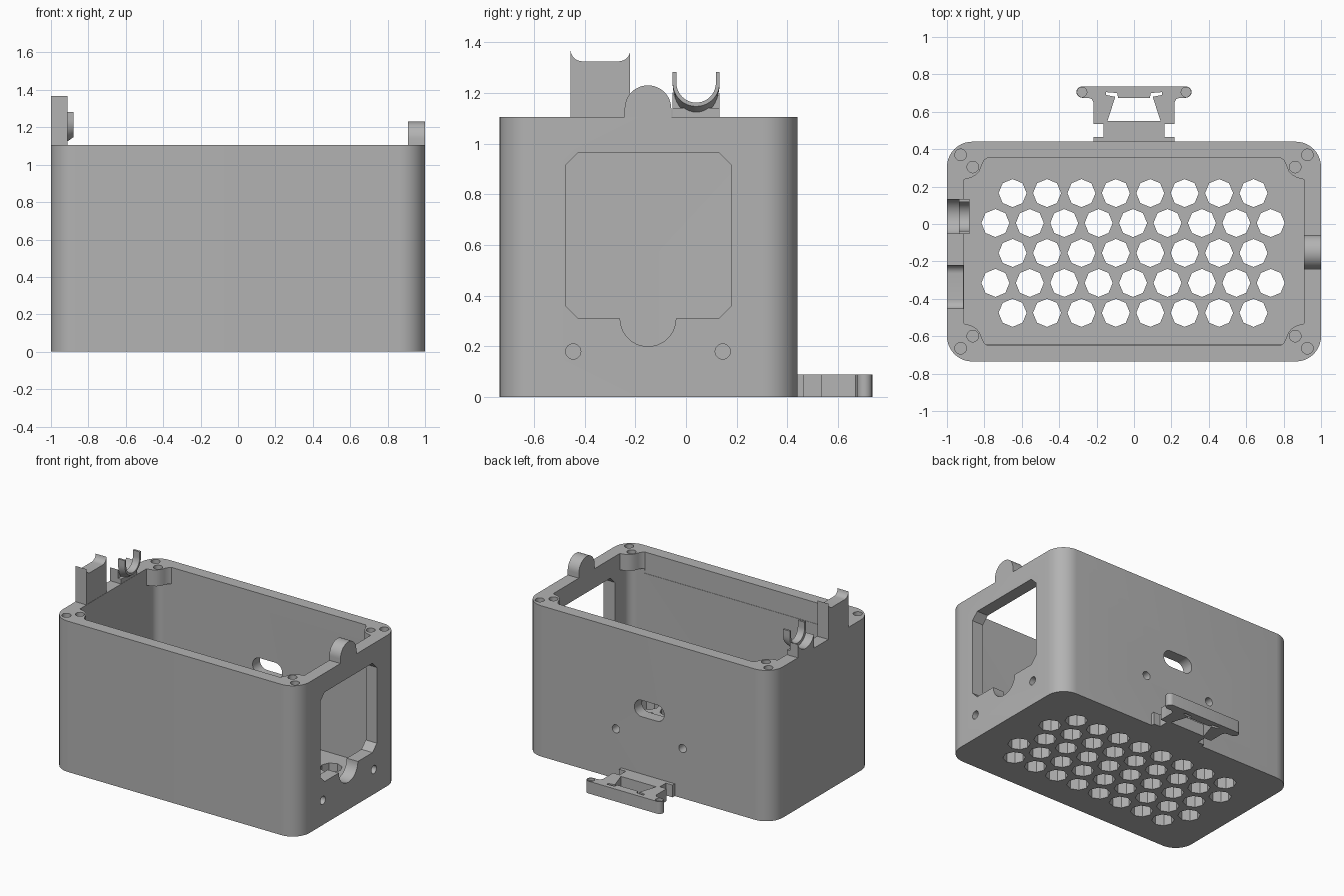
import bpy, bmesh, math
from mathutils import Vector

if "Cube" in bpy.data.objects:
    bpy.data.objects.remove(bpy.data.objects["Cube"])

grey = bpy.data.materials.new("light_grey")
grey.diffuse_color = (0.45, 0.45, 0.45, 1)
grey.use_nodes = True
grey.node_tree.nodes["Principled BSDF"].inputs["Base Color"].default_value = grey.diffuse_color


def arc(cx, cy, r, a0, a1, n=16):
    return [(cx + r * math.cos(math.radians(a0 + (a1 - a0) * i / n)),
             cy + r * math.sin(math.radians(a0 + (a1 - a0) * i / n))) for i in range(n + 1)]


def circle(cx, cy, r, n=24):
    return arc(cx, cy, r, 0, 360, n)[:-1]


def rounded(x0, x1, y0, y1, r, n=10):
    return (arc(x1 - r, y1 - r, r, 0, 90, n) + arc(x0 + r, y1 - r, r, 90, 180, n)
            + arc(x0 + r, y0 + r, r, 180, 270, n) + arc(x1 - r, y0 + r, r, 270, 360, n))


def place(p, axis, t):
    return {"x": (t, p[0], p[1]), "y": (p[0], t, p[1]), "z": (p[0], p[1], t)}[axis]


def loft(bm, pts_a, pts_b, axis, a, b):
    va = [bm.verts.new(place(p, axis, a)) for p in pts_a]
    vb = [bm.verts.new(place(p, axis, b)) for p in pts_b]
    n = len(va)
    faces = [bm.faces.new(va), bm.faces.new(vb[::-1])]
    faces += [bm.faces.new((va[i], vb[i], vb[(i + 1) % n], va[(i + 1) % n])) for i in range(n)]
    bmesh.ops.recalc_face_normals(bm, faces=faces)


def make(name, prisms):
    """Each prism is (outline, axis, start, end[, end outline])."""
    bm = bmesh.new()
    for p in prisms:
        loft(bm, p[0], p[4] if len(p) > 4 else p[0], p[1], p[2], p[3])
    me = bpy.data.meshes.new(name)
    bm.to_mesh(me)
    bm.free()
    me.materials.append(grey)
    ob = bpy.data.objects.new(name, me)
    bpy.context.collection.objects.link(ob)
    return ob


def activate(ob):
    bpy.ops.object.select_all(action="DESELECT")
    ob.select_set(True)
    bpy.context.view_layer.objects.active = ob


def cut(ob, prisms):
    tool = make("cutter", prisms)
    tool.hide_render = True
    mod = ob.modifiers.new("cut", "BOOLEAN")
    mod.operation, mod.solver, mod.object = "DIFFERENCE", "EXACT", tool
    activate(ob)
    bpy.ops.object.modifier_apply(modifier=mod.name)
    bpy.data.objects.remove(tool)


H, YC, WALL = 1.105, -0.1475, 0.09

# Box shell
box = make("box", [(rounded(-1, 1, -0.735, 0.44, 0.135), "z", 0, H)])

# Cavity below the corner bosses
cut(box, [(rounded(-0.91, 0.91, -0.645, 0.355, 0.06), "z", WALL, 0.985)])

# Top opening, stepping round the screw bosses
corner = [(0.91, 0.385), (0.87, 0.395), (0.845, 0.41), (0.825, 0.432), (0.815, 0.46), (0.80, 0.49), (0.785, 0.50)]
opening = []
for sx, sy in ((1, 1), (-1, 1), (-1, -1), (1, -1)):
    pts = [(sx * x, YC + sy * y) for x, y in corner]
    opening += pts if sx * sy > 0 else pts[::-1]
cut(box, [(opening, "z", 0.95, 1.3)])

# Side window with a round notch underneath
window = [(-0.475, 0.36), (-0.425, 0.31)] + arc(-0.15, 0.31, 0.11, 180, 360, 20) + \
         [(0.13, 0.31), (0.18, 0.36), (0.18, 0.915), (0.13, 0.965), (-0.425, 0.965), (-0.475, 0.915)]
cut(box, [(window, "x", 0.8, 1.1)])

# Floor vents, screw holes, side holes, back slot and back holes
holes = []
for row, y in enumerate((0.165, 0.005, -0.155, -0.315, -0.475)):
    n = 8 + row % 2
    for i in range(n):
        holes.append((circle(-0.005 + (i - (n - 1) / 2) * 0.184, y, 0.075, 8), "z", -0.1, 0.2))
for sx in (-1, 1):
    for x, y in ((0.927, 0.517), (0.862, 0.452)):
        for sy in (-1, 1):
            holes.append((circle(sx * x, YC + sy * y, 0.031), "z", 1.0, 1.2))
    holes.append((circle(-0.15 + sx * 0.295, 0.18, 0.03), "x", 0.85, 1.1))
    holes.append((circle(-0.01 + sx * 0.27, 0.365, 0.03), "y", 0.3, 0.5))
holes.append((rounded(-0.13, 0.11, 0.51, 0.63, 0.058), "y", 0.3, 0.5))
cut(box, holes)

# Round tab above the window
tab = make("round_tab", [([(-0.242, H - 0.01), (-0.058, H - 0.01)] + arc(-0.15, 1.138, 0.092, 0, 180, 24),
                          "x", 0.91, 1)])

# Tall cradle on the opposite wall
cradle = make("tall_cradle", [([(-0.22, H - 0.01), (-0.22, 1.367)] + arc(-0.265, 1.37, 0.045, 0, -90, 8)[1:]
                               + arc(-0.41, 1.37, 0.045, 270, 180, 8)[:-1] + [(-0.455, 1.367), (-0.455, H - 0.01)],
                               "x", -1, -0.912)])

# Cable saddle: concave base, then a U-shaped clip flaring down into it
CY, CZ, R = 0.04, 1.24, 0.093
base = [(CY - R, H - 0.01), (CY + R, H - 0.01)] + arc(CY, CZ, 0.1, -21.6, -158.4, 16)
inner = [(CY + 0.078, 1.283)] + arc(CY, CZ, 0.078, 0, -180, 20) + [(CY - 0.078, 1.283)]
outer = [(CY - R, 1.283)] + arc(CY, CZ, R, -180, 0, 20) + [(CY + R, 1.283)]
flared = [(y, z if z >= CZ else CZ + (z - CZ) * 1.42) for y, z in outer]
saddle = make("cable_saddle", [(base, "x", -1, -0.935),
                               (base[:2] + [(CY + R, 1.14), (CY - R, 1.14)], "x", -0.935, -0.912),
                               (inner + flared, "x", -0.935, -0.88, inner + outer)])

# Rail clip at the foot of the back wall
half = [(0.217, 0.43), (0.217, 0.465), (0.163, 0.465), (0.163, 0.535), (0.217, 0.535), (0.217, 0.65),
        (0.225, 0.668), (0.245, 0.675)] + arc(0.278, 0.705, 0.03, -90, 90, 10)
clip = make("rail_clip", [(half + [(-x, y) for x, y in half[::-1]], "z", 0, 0.09)])
slot = [(0.142, 0.55), (0.10, 0.68), (0.15, 0.69), (0.15, 0.705), (0.09, 0.70), (0.085, 0.675)]
cut(clip, [(slot + [(-x, y) for x, y in slot[::-1]], "z", -0.1, 0.2)]
    + [(circle(s * 0.278, 0.705, 0.026), "z", 0.07, 0.2) for s in (-1, 1)])

# Smooth the curved walls and keep the edges crisp
for ob in (box, tab, cradle, saddle, clip):
    activate(ob)
    bpy.ops.object.shade_smooth_by_angle(angle=math.radians(30))
